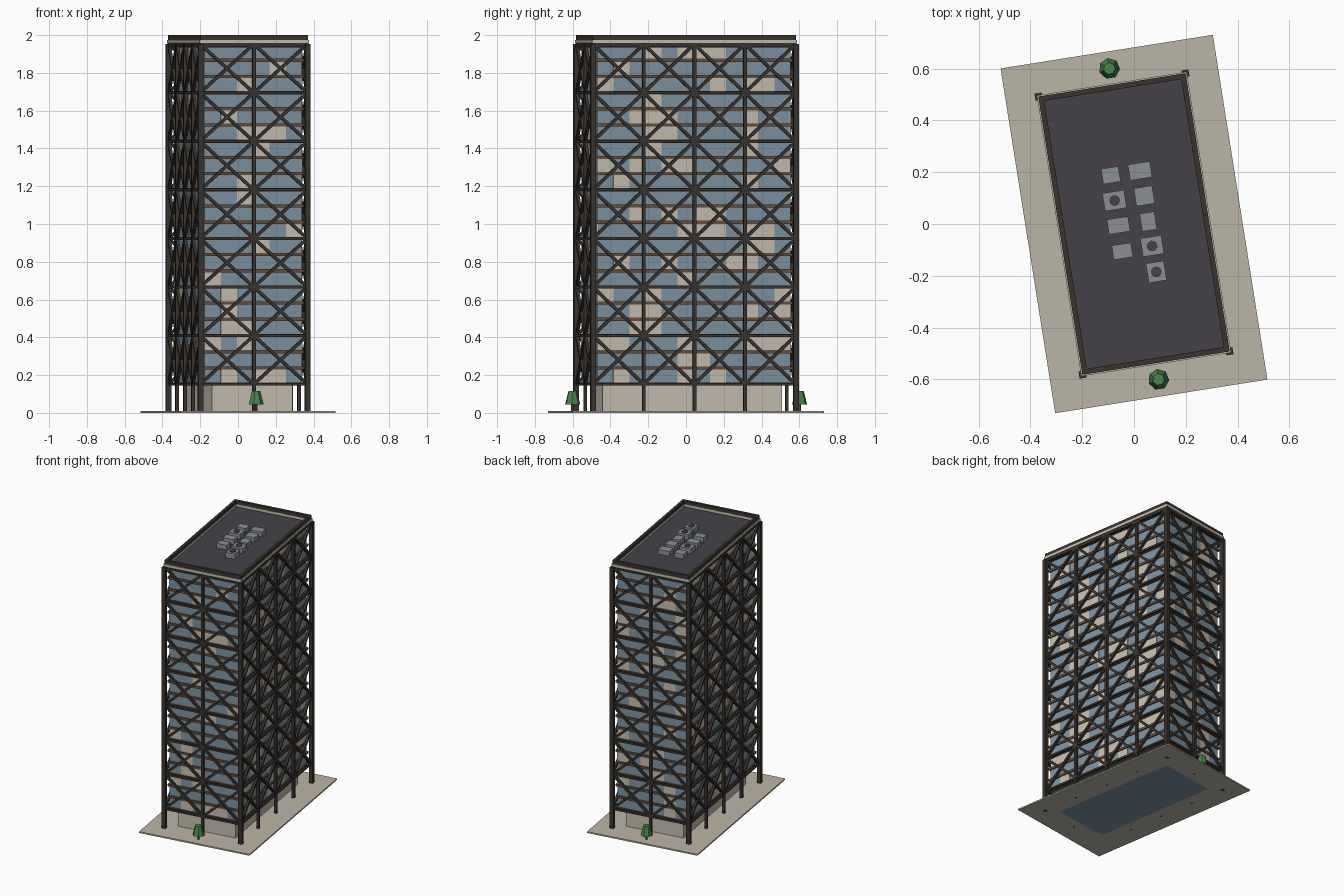
import bpy, bmesh, math, random
from mathutils import Matrix, Vector

if "Cube" in bpy.data.objects:
    bpy.data.objects.remove(bpy.data.objects["Cube"])

random.seed(4)
ROT = math.radians(9)          # whole tower is turned on its plot
CX, CY = 0.287, 0.543          # corner column centres
GX, GY = 0.262, 0.518          # glass body half sizes
Z0, Z1, MODS, FLOORS = 0.152, 1.952, 7, 21
MOD, FLOOR = (Z1 - Z0) / MODS, (Z1 - Z0) / FLOORS


def mat(name, r, g, b):
    m = bpy.data.materials.new(name)
    m.diffuse_color = (r, g, b, 1)
    m.use_nodes = True
    m.node_tree.nodes["Principled BSDF"].inputs["Base Color"].default_value = m.diffuse_color
    return m


STEEL = mat("dark_steel", .042, .034, .028)
GLASS = mat("blue_glass", .2, .29, .36)
CREAM = mat("cream", .56, .51, .42)
BROWN = mat("brown_spandrel", .13, .075, .045)
ROOF = mat("roof_grey", .058, .055, .065)
PAVE = mat("paving", .5, .46, .38)
METAL = mat("unit_metal", .26, .28, .3)
GREEN = mat("leaf_green", .065, .24, .07)


def box(bm, x0, x1, y0, y1, z0, z1):
    m = (Matrix.Translation(((x0 + x1) / 2, (y0 + y1) / 2, (z0 + z1) / 2))
         @ Matrix.Diagonal((x1 - x0, y1 - y0, z1 - z0, 1)))
    bmesh.ops.create_cube(bm, size=1, matrix=m)


def slab(bm, hx, hy, z0, z1):
    box(bm, -hx, hx, -hy, hy, z0, z1)


def bar(bm, a, b, w):
    a, b = Vector(a), Vector(b)
    d = b - a
    m = (Matrix.Translation((a + b) / 2) @ d.to_track_quat('Z', 'Y').to_matrix().to_4x4()
         @ Matrix.Diagonal((w, w, d.length, 1)))
    bmesh.ops.create_cube(bm, size=1, matrix=m)


def cone(bm, x, y, z0, z1, r0, r1, n):
    bmesh.ops.create_cone(bm, cap_ends=True, segments=n, radius1=r0, radius2=r1,
                          depth=z1 - z0, matrix=Matrix.Translation((x, y, (z0 + z1) / 2)))


def finish(bm, name, material):
    me = bpy.data.meshes.new(name)
    bm.to_mesh(me)
    bm.free()
    me.materials.append(material)
    ob = bpy.data.objects.new(name, me)
    ob.rotation_euler.z = ROT
    bpy.context.collection.objects.link(ob)


def simple(name, material, hx, hy, z0, z1):
    bm = bmesh.new()
    slab(bm, hx, hy, z0, z1)
    finish(bm, name, material)


def ring(bm, hx, hy, t, z0, z1):
    for s in (-1, 1):
        a, b = sorted((s * hy, s * (hy - t)))
        box(bm, -hx, hx, a, b, z0, z1)
        a, b = sorted((s * hx, s * (hx - t)))
        box(bm, a, b, -hy + t, hy - t, z0, z1)


# Paved base, lobby and glass body
simple("plaza", PAVE, .415, .674, 0, .01)
simple("lobby_core", GLASS, .212, .477, 0, .152)
bm = bmesh.new()
ring(bm, .216, .481, .004, .008, .152)
finish(bm, "lobby_walls", CREAM)
simple("glass_body", GLASS, GX, GY, .145, 1.945)

# Brown floor edges
bm = bmesh.new()
for i in range(FLOORS):
    z = Z0 + i * FLOOR
    ring(bm, GX + .009, GY + .009, .015, z - .008, z + .009)
finish(bm, "floor_edges", BROWN)

# Randomly drawn blinds on the four sides
bm = bmesh.new()
for i in range(FLOORS):
    z0, z1 = Z0 + i * FLOOR + .009, Z0 + (i + 1) * FLOOR - .008
    z1 = min(z1, 1.944)
    for s in (-1, 1):
        for n, half, off in ((6, GX, GY), (12, GY, GX)):
            for k in range(n):
                if random.random() > .2:
                    continue
                u0, u1 = -half + 2 * half * k / n, -half + 2 * half * (k + 1) / n
                a, b = sorted((s * (off - .004), s * (off + .002)))
                if n == 6:
                    box(bm, u0, u1, a, b, z0, z1)
                else:
                    box(bm, a, b, u0, u1, z0, z1)
finish(bm, "window_blinds", CREAM)

# Columns: heavy corners, slimmer ones between bays
bm = bmesh.new()
for sx in (-1, 1):
    for sy in (-1, 1):
        x, y = sx * CX, sy * CY
        box(bm, x - .014, x + .014, y - .014, y + .014, 0, Z1)
finish(bm, "corner_columns", STEEL)

faces = []     # (bay count, point on the facade from u in -1..1 and z)
for s in (-1, 1):
    faces.append((2, lambda u, z, s=s: (u * CX, s * (CY - .003), z)))
    faces.append((4, lambda u, z, s=s: (s * (CX - .003), u * CY, z)))

cols, beams, braces = bmesh.new(), bmesh.new(), bmesh.new()
for bays, P in faces:
    for k in range(1, bays):
        u = -1 + 2 * k / bays
        bar(cols, P(u, 0), P(u, Z1), .018)
    for m in range(MODS + 1):
        z = Z0 + m * MOD - (.008 if m == MODS else 0)
        bar(beams, P(-1, z), P(1, z), .014)
    for m in range(MODS):
        za, zb = Z0 + m * MOD, Z0 + (m + 1) * MOD
        for k in range(bays):
            ua, ub = -1 + 2 * k / bays, -1 + 2 * (k + 1) / bays
            bar(braces, P(ua, za), P(ub, zb), .016)
            bar(braces, P(ua, zb), P(ub, za), .016)
finish(cols, "bay_columns", STEEL)
finish(beams, "frame_beams", STEEL)
finish(braces, "diagonal_braces", STEEL)

# Roof deck, cream cornice and parapet
simple("roof_deck", ROOF, .275, .53, 1.935, 1.955)
bm = bmesh.new()
ring(bm, .293, .549, .026, 1.957, 1.975)
finish(bm, "cornice", CREAM)
bm = bmesh.new()
ring(bm, .288, .544, .02, 1.95, 2.0)
finish(bm, "parapet", STEEL)

# Roof machinery in two rows, some with fans
units, fans = bmesh.new(), bmesh.new()
layout = [(-.059, .2, .068, .06, 0), (.055, .199, .086, .062, 0),
          (-.06, .101, .085, .07, 1), (.056, .101, .072, .07, 0),
          (-.06, .004, .083, .058, 0), (.056, .001, .058, .07, 0),
          (-.061, -.097, .075, .056, 0), (.056, -.095, .082, .072, 1),
          (.056, -.196, .07, .076, 1)]
for x, y, w, d, fan in layout:
    h = 1.993 if fan else 1.99
    box(units, x - w / 2, x + w / 2, y - d / 2, y + d / 2, 1.95, h)
    if fan:
        cone(fans, x, y, h - .004, h + .005, .021, .021, 12)
finish(units, "roof_units", METAL)
finish(fans, "roof_fans", ROOF)

# Low-poly trees at both short ends
leaf, trunk = bmesh.new(), bmesh.new()
for s in (-1, 1):
    cone(leaf, 0, s * .608, .045, .115, .041, .023, 7)
    cone(trunk, 0, s * .608, .005, .05, .008, .008, 6)
finish(leaf, "tree_crowns", GREEN)
finish(trunk, "tree_trunks", BROWN)
